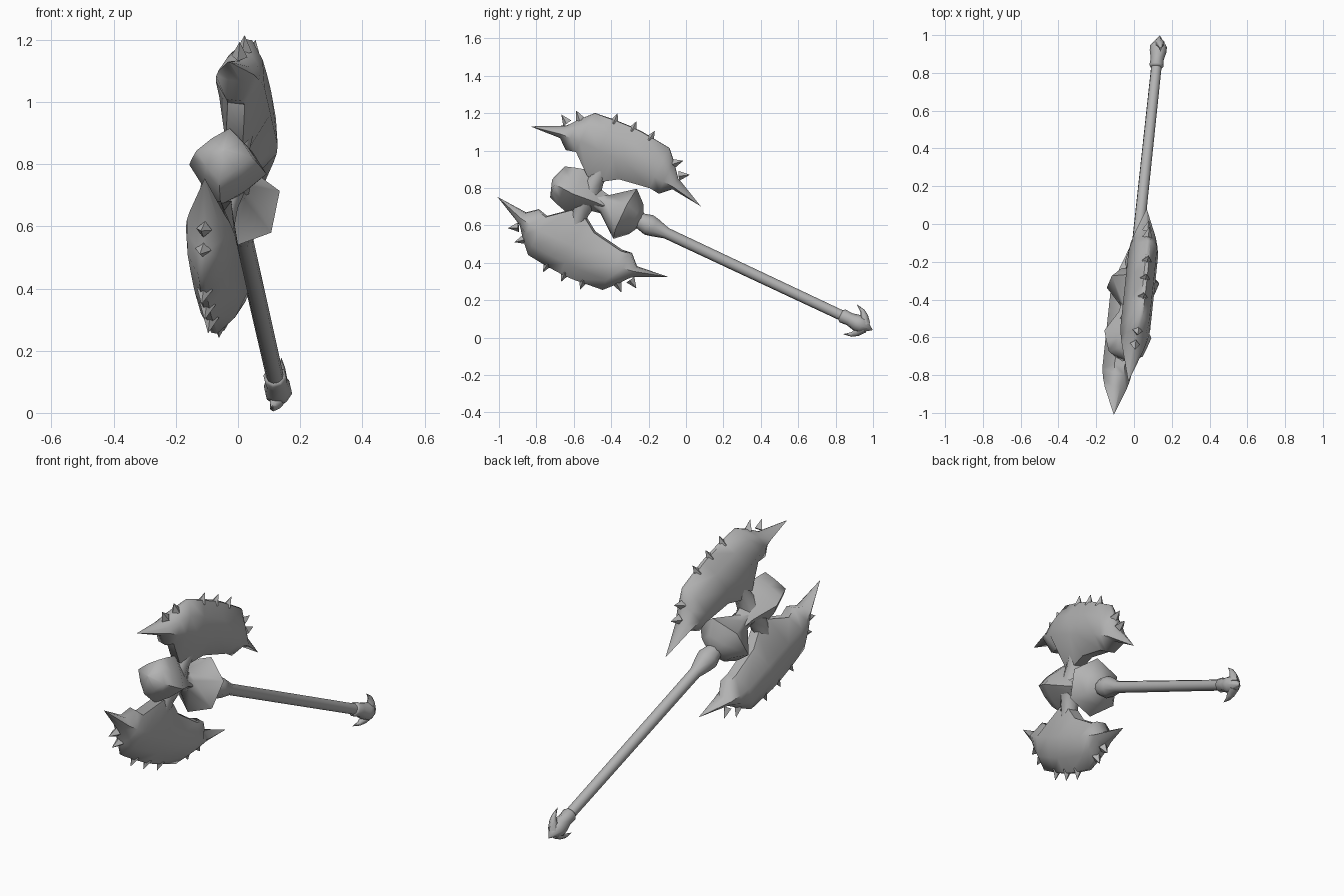
import bpy, bmesh, math
from mathutils import Vector, Matrix

if "Cube" in bpy.data.objects:
    bpy.data.objects.remove(bpy.data.objects["Cube"], do_unlink=True)

steel = bpy.data.materials.new("plain_grey_steel")
steel.use_nodes = True
GREY = (0.45, 0.45, 0.45, 1)
steel.diffuse_color = GREY
steel.node_tree.nodes["Principled BSDF"].inputs["Base Color"].default_value = GREY

# Axe frame: t = thickness, u = along the shaft to the pommel, v = towards a blade
T = Vector((0.98, -0.16, -0.12))
U = Vector((0.0965, 0.905, -0.425))
V = Vector((0.185, 0.425, 0.905))
ORIGIN = Vector((-0.02, -0.466, 0.728))
FRAME = Matrix.Translation(ORIGIN) @ Matrix((T, U, V)).transposed().to_4x4()


def loft(bm, rings):
    """Skin a list of equal rings of (t, u, v) points and cap both ends."""
    rows = [[bm.verts.new(p) for p in ring] for ring in rings]
    n = len(rows[0])
    for a, b in zip(rows, rows[1:]):
        for i in range(n):
            j = (i + 1) % n
            bm.faces.new((a[i], a[j], b[j], b[i]))
    bm.faces.new(rows[0])
    bm.faces.new(rows[-1])


def finish(name, bm, angle, flip=1):
    bmesh.ops.remove_doubles(bm, verts=bm.verts, dist=0.0005)
    bm.transform(FRAME @ Matrix.Diagonal((1, 1, flip, 1)))
    bmesh.ops.recalc_face_normals(bm, faces=bm.faces)
    mesh = bpy.data.meshes.new(name)
    bm.to_mesh(mesh)
    bm.free()
    mesh.materials.append(steel)
    mesh.shade_smooth()
    mesh.set_sharp_from_angle(angle=math.radians(angle))
    obj = bpy.data.objects.new(name, mesh)
    bpy.context.collection.objects.link(obj)


def turned(name, profile, sides, angle=60, pinch=1):
    """Part turned about the shaft axis; pinch pulls in every second corner."""
    bm = bmesh.new()
    spokes = [(math.tau * i / sides, pinch if i % 2 else 1) for i in range(sides)]
    loft(bm, [[(r * k * math.sin(a), u, r * k * math.cos(a)) for a, k in spokes]
              for u, r in profile])
    finish(name, bm, angle)


def tube(bm, path, sides=6):
    """Tapered tube in the blade plane through (u, v, radius) points."""
    rings = []
    for i, (u, v, r) in enumerate(path):
        a, b = path[max(i - 1, 0)], path[min(i + 1, len(path) - 1)]
        d = Vector((b[0] - a[0], b[1] - a[1])).normalized()
        ring = []
        for k in range(sides):
            c, s = math.cos(math.tau * k / sides), math.sin(math.tau * k / sides)
            ring.append((r * s, u - d.y * r * c, v + d.x * r * c))
        rings.append(ring)
    loft(bm, rings)


# Head core: a four-cornered front bulb and a rounder rear bulb, joined at a waist
turned("front_bulb", [(-0.275, 0.004), (-0.245, 0.092), (-0.19, 0.11), (-0.13, 0.127),
                      (-0.01, 0.062), (0.05, 0.05)], 8, pinch=0.77)
turned("rear_bulb", [(-0.01, 0.05), (0.035, 0.054), (0.155, 0.148), (0.22, 0.09),
                     (0.25, 0.035)], 6)

# Shaft with its swollen collar
turned("shaft", [(0.21, 0.04), (0.25, 0.045), (0.295, 0.057), (0.33, 0.05),
                 (0.4, 0.03), (1.46, 0.028)], 10)

# Arrow-shaped pommel and its two hooks
turned("pommel", [(1.43, 0.03), (1.44, 0.038), (1.48, 0.035), (1.525, 0.045),
                  (1.555, 0.045), (1.616, 0.002)], 8)
for side, label in ((1, "upper"), (-1, "lower")):
    bm = bmesh.new()
    tube(bm, [(1.565, 0.012, 0.03), (1.545, 0.05, 0.02), (1.525, 0.07, 0.012),
              (1.485, 0.087, 0.001)])
    finish(label + "_pommel_hook", bm, 60, side)

# Blade stations: u, inner edge, ridge, outer edge, half thickness
STATIONS = [(-0.502, 0.208, 0.208, 0.208, 0.001), (-0.33, 0.222, 0.25, 0.292, 0.058),
            (-0.275, 0.178, 0.255, 0.36, 0.072), (-0.22, 0.192, 0.26, 0.418, 0.08),
            (-0.11, 0.1, 0.26, 0.43, 0.08), (-0.02, 0.112, 0.26, 0.435, 0.08),
            (0.05, 0.158, 0.26, 0.435, 0.08), (0.22, 0.185, 0.26, 0.418, 0.08),
            (0.275, 0.178, 0.255, 0.36, 0.072), (0.33, 0.23, 0.25, 0.292, 0.058),
            (0.505, 0.208, 0.208, 0.208, 0.001)]
# Spikes: tip, then the direction it points
SPIKES = [(0, 0.472, 0, 1)]
for s in (-1, 1):
    SPIKES += [(s * 0.11, 0.468, s * 0.1, 1), (s * 0.315, 0.388, s * 0.75, 0.65),
               (s * 0.378, 0.335, s * 0.85, 0.5)]


def blade_section(u, lo, mid, hi, h):
    """Lens-shaped slice: blunt inner edge, ridge, full shoulder, thin outer edge."""
    half = [(0.35 * h, lo), (h, mid), (0.7 * h, mid + 0.6 * (hi - mid)), (0.12 * h, hi)]
    return [(-t, u, v) for t, v in half] + [(t, u, v) for t, v in reversed(half)]


for side, label in ((1, "upper"), (-1, "lower")):
    # Blade
    bm = bmesh.new()
    loft(bm, [blade_section(*station) for station in STATIONS])
    finish(label + "_blade", bm, 55, side)

    # Neck joining the blade to the core
    bm = bmesh.new()
    tube(bm, [(-0.065, 0.03, 0.06), (-0.064, 0.1, 0.045), (-0.055, 0.19, 0.045)], 8)
    finish(label + "_blade_neck", bm, 50, side)

    # Edge spikes
    bm = bmesh.new()
    for u, v, du, dv in SPIKES:
        d = Vector((du, dv)).normalized() * 0.055
        tube(bm, [(u - d.x, v - d.y, 0.026), (u, v, 0.001)], 4)
    finish(label + "_blade_spikes", bm, 30, side)
